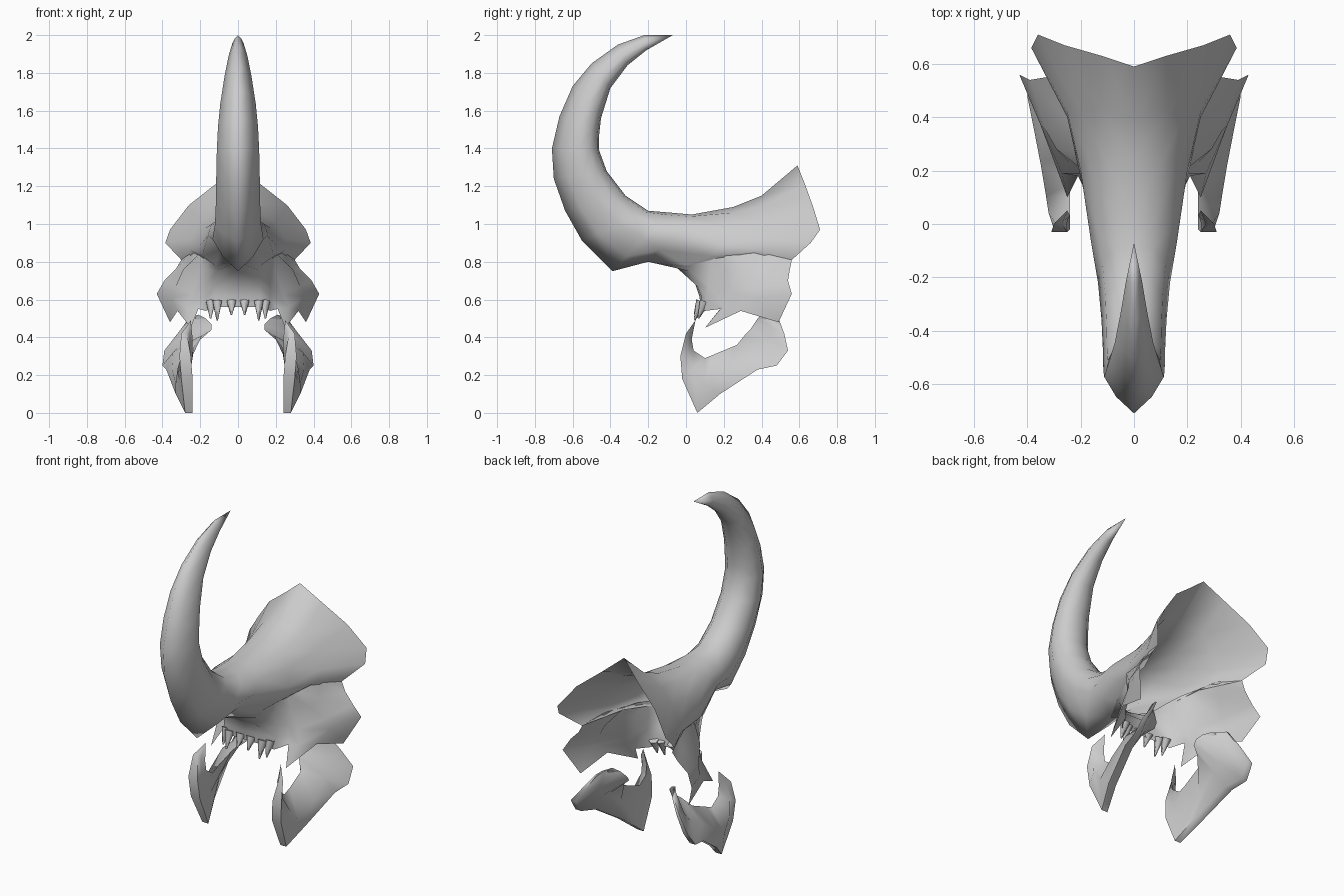
import bpy
import bmesh
from mathutils import Vector

old_cube = bpy.data.objects.get("Cube")
if old_cube:
    bpy.data.objects.remove(old_cube, do_unlink=True)

# Single bone colour
bone = bpy.data.materials.new("bone_grey")
bone.use_nodes = True
colour = (0.6, 0.6, 0.6, 1.0)
bone.diffuse_color = colour
bone.node_tree.nodes["Principled BSDF"].inputs["Base Color"].default_value = colour


def finish(name, bm, angle=1.2):
    """Turn one half into a mirrored, smooth shaded object."""
    bmesh.ops.remove_doubles(bm, verts=bm.verts, dist=0.0005)
    bmesh.ops.recalc_face_normals(bm, faces=bm.faces)
    mesh = bpy.data.meshes.new(name)
    bm.to_mesh(mesh)
    bm.free()
    mesh.materials.append(bone)
    part = bpy.data.objects.new(name, mesh)
    bpy.context.scene.collection.objects.link(part)
    mirror = part.modifiers.new("both_sides", 'MIRROR')
    mirror.use_mirror_merge = True
    mirror.merge_threshold = 0.001
    bpy.ops.object.select_all(action='DESELECT')
    part.select_set(True)
    bpy.context.view_layer.objects.active = part
    bpy.ops.object.shade_smooth_by_angle(angle=angle)


def loft(bm, sections, closed=False):
    """Skin a series of equally long point rows with quads."""
    rows = [[bm.verts.new(point) for point in section] for section in sections]
    for first, second in zip(rows, rows[1:]):
        count = len(first)
        for i in range(count if closed else count - 1):
            j = (i + 1) % count
            bm.faces.new((first[i], first[j], second[j], second[i]))
    return rows


# Horn: inner edge and outer ridge (y, z) with half width, tip to brow
horn_stations = [
    ((-0.07, 2.0), (-0.07, 2.0), 0.0),
    ((-0.21, 1.92), (-0.22, 2.0), 0.03),
    ((-0.31, 1.84), (-0.36, 1.95), 0.05),
    ((-0.4, 1.72), (-0.5, 1.85), 0.072),
    ((-0.45, 1.56), (-0.6, 1.73), 0.094),
    ((-0.46, 1.47), (-0.67, 1.57), 0.106),
    ((-0.46, 1.39), (-0.71, 1.4), 0.112),
    ((-0.42, 1.28), (-0.7, 1.24), 0.115),
    ((-0.32, 1.15), (-0.64, 1.07), 0.117),
    ((-0.2, 1.07), (-0.55, 0.91), 0.122),
    ((-0.08, 1.06), (-0.39, 0.75), 0.135),
    ((0.03, 1.05), (-0.2, 0.8), 0.16),
]
# Half cross-section: share of the width, share of the depth
horn_profile = [(0, 0), (0.5, 0.04), (0.88, 0.2), (1, 0.45), (0.6, 0.75), (0, 1)]


def horn_section(inner, outer, width):
    a, b = Vector((0, *inner)), Vector((0, *outer))
    return [a.lerp(b, depth) + Vector((width * side, 0, 0))
            for side, depth in horn_profile]


# Crest: half sections from the top centre down to the brow
crest_sections = [
    [(0, 0.25, 1.09), (0.11, 0.25, 1.06), (0.17, 0.24, 0.98),
     (0.2, 0.2, 0.89), (0.19, 0.13, 0.83), (0.12, 0.0, 0.78)],
    [(0, 0.4, 1.15), (0.13, 0.42, 1.1), (0.2, 0.42, 1.01),
     (0.25, 0.42, 0.92), (0.25, 0.4, 0.86), (0.21, 0.3, 0.83)],
    [(0, 0.59, 1.31), (0.12, 0.63, 1.21), (0.26, 0.67, 1.1),
     (0.36, 0.71, 0.97), (0.385, 0.66, 0.9), (0.3, 0.56, 0.81)],
]
shell = bmesh.new()
loft(shell, [horn_section(*station) for station in horn_stations] + crest_sections)
finish("horn_and_crest", shell)

# Upper jaw: brow, socket, cheek ridge, cheek bulge and lower edge,
# in columns from the front centre round to the rear
jaw_columns = [
    [(0, -0.2, 0.8), (0, -0.05, 0.77), (0, 0.05, 0.68),
     (0, 0.07, 0.62), (0, 0.08, 0.56)],
    [(0.12, 0.0, 0.79), (0.12, 0.02, 0.75), (0.12, 0.06, 0.67),
     (0.12, 0.08, 0.62), (0.12, 0.08, 0.56)],
    [(0.17, 0.13, 0.83), (0.16, 0.13, 0.76), (0.17, 0.12, 0.67),
     (0.17, 0.11, 0.61), (0.17, 0.1, 0.54)],
    [(0.19, 0.2, 0.84), (0.2, 0.21, 0.76), (0.2, 0.19, 0.66),
     (0.21, 0.18, 0.6), (0.21, 0.18, 0.55)],
    [(0.21, 0.27, 0.84), (0.29, 0.28, 0.76), (0.24, 0.23, 0.63),
     (0.27, 0.19, 0.56), (0.25, 0.1, 0.45)],
    [(0.25, 0.42, 0.85), (0.26, 0.4, 0.76), (0.33, 0.35, 0.67),
     (0.35, 0.37, 0.61), (0.32, 0.29, 0.54)],
    [(0.3, 0.56, 0.81), (0.33, 0.55, 0.76), (0.39, 0.54, 0.7),
     (0.43, 0.56, 0.63), (0.36, 0.49, 0.48)],
]
jaw = bmesh.new()
loft(jaw, jaw_columns)
finish("upper_jaw", jaw)

# Mandibles: upper edge, outer lower edge (x, y, z), bulge, edge thickness
mandible_stations = [
    ((0.25, 0.05, 0.49), (0.25, 0.05, 0.49), 0.0, 0.0),
    ((0.24, 0.03, 0.39), (0.3, 0.0, 0.42), 0.01, 0.03),
    ((0.24, 0.04, 0.33), (0.31, -0.03, 0.3), 0.02, 0.06),
    ((0.24, 0.1, 0.29), (0.3, -0.02, 0.18), 0.05, 0.06),
    ((0.24, 0.15, 0.31), (0.28, 0.06, 0.0), 0.07, 0.04),
    ((0.23, 0.27, 0.36), (0.33, 0.18, 0.1), 0.07, 0.05),
    ((0.19, 0.31, 0.41), (0.38, 0.38, 0.23), 0.06, 0.05),
    ((0.14, 0.34, 0.44), (0.4, 0.48, 0.25), 0.05, 0.04),
    ((0.14, 0.36, 0.47), (0.39, 0.54, 0.33), 0.04, 0.03),
    ((0.17, 0.38, 0.5), (0.32, 0.52, 0.42), 0.03, 0.02),
    ((0.21, 0.4, 0.52), (0.26, 0.49, 0.5), 0.01, 0.01),
]


def mandible_section(upper, lower, bulge, thickness):
    a, b = Vector(upper), Vector(lower)
    b_inner = b - Vector((thickness, 0, 0))
    outer = a.lerp(b, 0.5) + Vector((bulge, 0, 0))
    inner = a.lerp(b_inner, 0.5) + Vector((bulge * 0.3, 0, 0))
    return [a, outer, b, b_inner, inner]


mandible = bmesh.new()
mandible_rows = loft(mandible, [mandible_section(*s) for s in mandible_stations], closed=True)
mandible.faces.new(mandible_rows[-1])
finish("mandibles", mandible)


def spike(bm, base, tip, radius, sides=6):
    """Add a cone that runs from its base to its tip."""
    base, tip = Vector(base), Vector(tip)
    axis = tip - base
    turn = axis.to_track_quat('Z', 'Y').to_matrix().to_4x4()
    turn.translation = base.lerp(tip, 0.5)
    bmesh.ops.create_cone(bm, cap_ends=True, segments=sides, radius1=radius,
                          radius2=radius * 0.15, depth=axis.length, matrix=turn)


# Front teeth
teeth = bmesh.new()
for x, y, low in [(0.035, 0.07, 0.52), (0.11, 0.07, 0.49), (0.145, 0.09, 0.5)]:
    spike(teeth, (x, y + 0.01, 0.59), (x, y - 0.025, low), 0.028)
finish("teeth", teeth)
